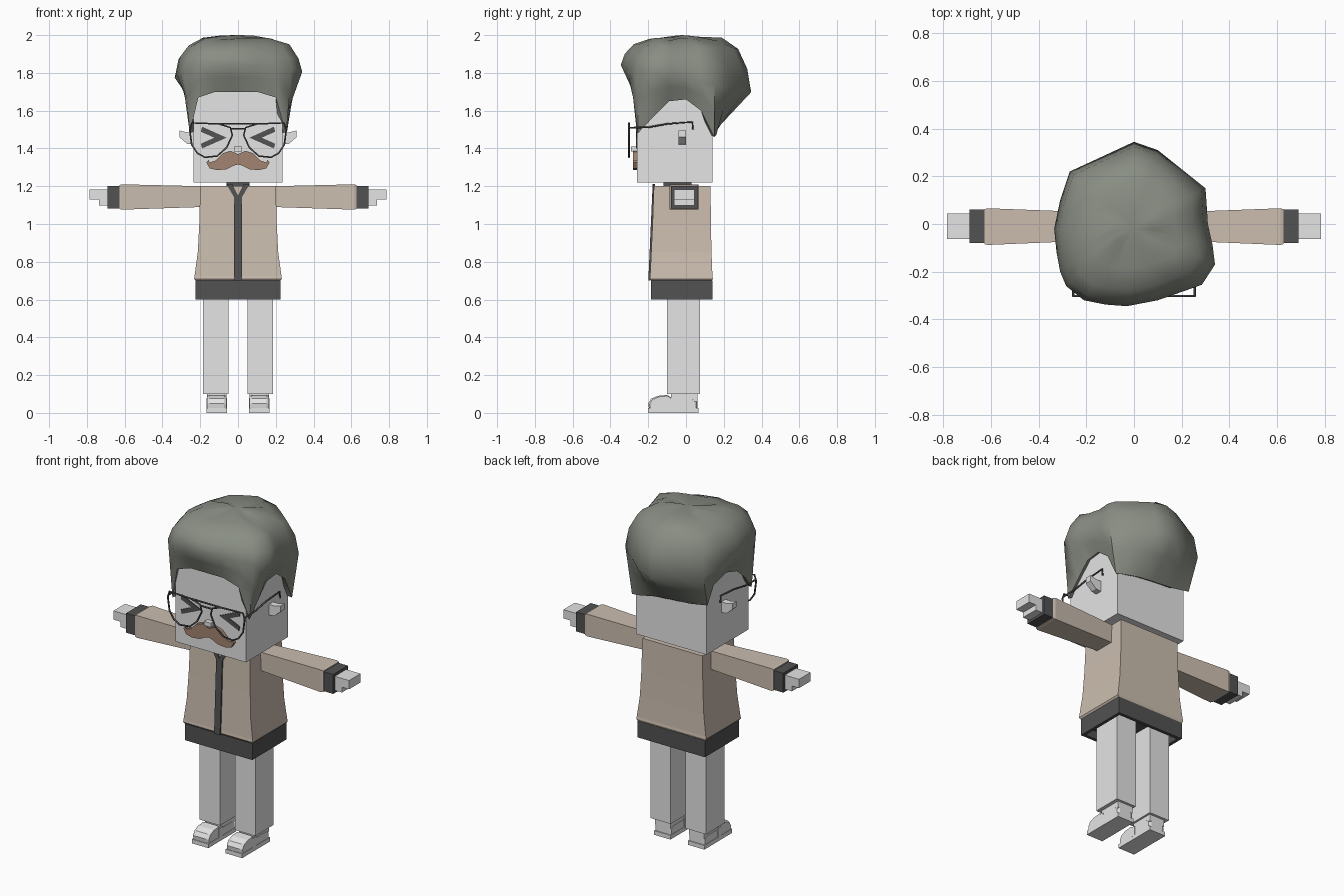
import bpy, bmesh, random

random.seed(4)
cube = bpy.data.objects.get("Cube")
if cube:
    bpy.data.objects.remove(cube)


def material(name, rgb):
    m = bpy.data.materials.new(name)
    m.use_nodes = True
    m.diffuse_color = (*rgb, 1)
    bsdf = next(n for n in m.node_tree.nodes if n.type == 'BSDF_PRINCIPLED')
    bsdf.inputs["Base Color"].default_value = (*rgb, 1)
    return m


PALE = material("pale grey", (0.78, 0.78, 0.78))
DARK = material("charcoal", (0.085, 0.085, 0.085))
TAN = material("jacket tan", (0.6, 0.51, 0.43))
HAIR = material("hair grey green", (0.25, 0.27, 0.23))
BROWN = material("moustache brown", (0.36, 0.23, 0.16))


def finish(name, bm, mat):
    bmesh.ops.recalc_face_normals(bm, faces=bm.faces)
    mesh = bpy.data.meshes.new(name)
    bm.to_mesh(mesh)
    bm.free()
    mesh.materials.append(mat)
    ob = bpy.data.objects.new(name, mesh)
    bpy.context.collection.objects.link(ob)
    return ob


def skin(bm, rings, cap_start=True, cap_end=True):
    """Join rings of points with quads."""
    rows = [[bm.verts.new(p) for p in ring] for ring in rings]
    n = len(rows[0])
    for a, b in zip(rows, rows[1:]):
        for i in range(n):
            j = (i + 1) % n
            bm.faces.new((a[i], a[j], b[j], b[i]))
    if cap_start:
        bm.faces.new(rows[0])
    if cap_end:
        bm.faces.new(rows[-1])
    return rows


def box(name, mat, x, y, z, side=1):
    bm = bmesh.new()
    ring = [(x[0], y[0]), (x[1], y[0]), (x[1], y[1]), (x[0], y[1])]
    skin(bm, [[(side * px, py, h) for px, py in ring] for h in z])
    return finish(name, bm, mat)


def upright_loft(name, mat, sections):
    """Rectangular sections: height, half width, front, back."""
    bm = bmesh.new()
    skin(bm, [[(-w, f, z), (w, f, z), (w, b, z), (-w, b, z)] for z, w, f, b in sections])
    return finish(name, bm, mat)


def side_loft(name, mat, side, sections):
    """Rectangular sections along x: x, front, back, bottom, top."""
    bm = bmesh.new()
    skin(bm, [[(side * x, f, lo), (side * x, b, lo), (side * x, b, hi), (side * x, f, hi)]
              for x, f, b, lo, hi in sections])
    return finish(name, bm, mat)


def front_plate(name, mat, points, front, back, slope=0, side=1):
    """Outline in x and z, pushed through y; slope follows a leaning surface."""
    bm = bmesh.new()
    skin(bm, [[(side * x, y - (1.2 - z) * slope, z) for x, z in points] for y in (front, back)])
    return finish(name, bm, mat)


def wire(name, points, closed=False):
    curve = bpy.data.curves.new(name, 'CURVE')
    curve.dimensions = '3D'
    curve.bevel_depth = 0.005
    curve.bevel_resolution = 1
    curve.use_fill_caps = True
    line = curve.splines.new('POLY')
    line.points.add(len(points) - 1)
    for p, co in zip(line.points, points):
        p.co = (*co, 1)
    line.use_cyclic_u = closed
    curve.materials.append(DARK)
    bpy.context.collection.objects.link(bpy.data.objects.new(name, curve))


def mirrored(half):
    return half + [(-x, z) for x, z in reversed(half) if x > 0]


# Head, nose and neck
box("head", PALE, (-0.235, 0.235), (-0.26, 0.14), (1.22, 1.74))
box("nose", PALE, (-0.022, 0.022), (-0.29, -0.255), (1.385, 1.41))
box("neck_collar", DARK, (-0.06, 0.06), (-0.12, 0.03), (1.19, 1.222))

# Moustache
front_plate("moustache", BROWN, mirrored([
    (0, 1.37), (0.04, 1.387), (0.08, 1.375), (0.12, 1.335), (0.15, 1.325), (0.155, 1.34),
    (0.167, 1.325), (0.15, 1.295), (0.11, 1.285), (0.06, 1.29), (0.02, 1.31), (0, 1.315)]),
    -0.28, -0.255)

# Jacket body, zip strip with collar flaps, and waistband
upright_loft("jacket", TAN, [
    (1.2, 0.2, -0.17, 0.13), (1.0, 0.205, -0.177, 0.132), (0.85, 0.213, -0.184, 0.135),
    (0.725, 0.23, -0.19, 0.14), (0.71, 0.232, -0.192, 0.142), (0.7, 0.224, -0.185, 0.138)])
front_plate("zip_strip", DARK, [
    (-0.02, 0.7), (0.02, 0.7), (0.02, 1.14), (0.062, 1.212), (0.03, 1.212), (0, 1.15),
    (-0.03, 1.212), (-0.062, 1.212), (-0.02, 1.14)], -0.177, -0.165, 0.045)
band = bmesh.new()
outer, inner = (0.224, -0.184, 0.14), (0.205, -0.165, 0.12)
skin(band, [[(-w, f, z), (w, f, z), (w, b, z), (-w, b, z)]
            for z, (w, f, b) in ((0.7, outer), (0.6, outer), (0.6, inner), (0.65, inner))])
finish("waistband", band, DARK)

# Paired parts
for side, label in ((1, "left"), (-1, "right")):
    side_loft(label + "_ear", PALE, side, [
        (0.23, -0.04, 0, 1.42, 1.485), (0.27, -0.04, 0, 1.425, 1.485), (0.31, -0.04, 0, 1.46, 1.495)])
    side_loft(label + "_sleeve", TAN, side, [
        (0.19, -0.07, 0.05, 1.09, 1.2), (0.615, -0.088, 0.066, 1.076, 1.21),
        (0.628, -0.084, 0.062, 1.08, 1.206)])
    side_loft(label + "_cuff", DARK, side, [
        (0.625, -0.08, 0.06, 1.083, 1.2), (0.69, -0.08, 0.06, 1.083, 1.2)])
    box(label + "_hand", PALE, (0.685, 0.785), (-0.064, 0.045), (1.13, 1.183), side)
    box(label + "_thumb", PALE, (0.685, 0.737), (-0.064, 0.045), (1.098, 1.13), side)
    box(label + "_leg", PALE, (0.05, 0.185), (-0.1, 0.075), (0.1, 0.66), side)

    # Shoe: side profile pushed across x, with sole, ankle and strap
    profile = [(-0.195, 0.015), (-0.2, 0.05), (-0.185, 0.075), (-0.15, 0.09), (-0.1, 0.095),
               (-0.07, 0.075), (0.04, 0.075), (0.06, 0.06), (0.06, 0.015)]
    shoe = bmesh.new()
    skin(shoe, [[(side * x, -0.065 + (y + 0.065) * k, z * k) for y, z in profile]
                for x, k in ((0.06, 0.94), (0.075, 1), (0.15, 1), (0.165, 0.94))])
    finish(label + "_shoe", shoe, PALE)
    box(label + "_sole", PALE, (0.058, 0.168), (-0.2, 0.065), (0, 0.025), side)
    box(label + "_ankle", PALE, (0.062, 0.163), (-0.08, 0.06), (0.06, 0.102), side)
    box(label + "_strap", PALE, (0.057, 0.168), (-0.1, -0.065), (0.02, 0.08), side)

    # Squeezed shut eye
    front_plate(label + "_eye", DARK, [
        (0.06, 1.457), (0.19, 1.515), (0.197, 1.488), (0.125, 1.457), (0.197, 1.425),
        (0.19, 1.4)], -0.265, -0.258, 0, side)

    # Spectacles
    lens = [(0.04, 1.51), (0.1, 1.53), (0.245, 1.535), (0.256, 1.5), (0.245, 1.42),
            (0.215, 1.375), (0.175, 1.353), (0.11, 1.36), (0.06, 1.405), (0.03, 1.47)]
    wire(label + "_lens_frame", [(side * x, -0.302, z) for x, z in lens], True)
    temple = [(-0.302, 1.51), (-0.2, 1.512), (-0.1, 1.53), (0.033, 1.54), (0.037, 1.5)]
    wire(label + "_temple", [(side * 0.255, y, z) for y, z in temple])
wire("lower_bridge", [(-0.04, -0.302, 1.505), (0.04, -0.302, 1.505)])
wire("upper_bridge", [(-0.1, -0.302, 1.53), (0.1, -0.302, 1.53)])


# Hair: widest outline with the hairline height below each point
outline = [
    (-0.03, -0.345, 1.7), (0.1, -0.32, 1.7), (0.2, -0.285, 1.67), (0.285, -0.255, 1.48),
    (0.34, -0.17, 1.57), (0.33, -0.09, 1.65), (0.31, 0, 1.66), (0.305, 0.08, 1.6),
    (0.3, 0.15, 1.46), (0.2, 0.23, 1.47), (0.1, 0.31, 1.49), (0, 0.345, 1.5),
    (-0.14, 0.28, 1.51), (-0.27, 0.22, 1.53), (-0.31, 0.1, 1.63), (-0.335, -0.02, 1.66),
    (-0.325, -0.12, 1.63), (-0.31, -0.2, 1.56), (-0.285, -0.26, 1.48), (-0.21, -0.32, 1.67),
    (-0.12, -0.338, 1.7)]


def hug(x, y, gap):
    """Nearest point within the head's footprint grown by gap."""
    w = 0.235 + gap
    return max(-w, min(w, x)), max(-0.26 - gap, min(0.14 + gap, y))


hair = bmesh.new()
rings = []
for scale, height, tilt in ((0.25, 1.99, 0), (0.55, 1.978, 0), (0.8, 1.94, 0.03), (0.94, 1.865, 0.1)):
    rings.append([(x * scale, y * scale, height - tilt * y + random.uniform(-0.01, 0.01))
                  for x, y, rim in outline])
widest = [(x, y, 1.77 - 0.21 * y) for x, y, rim in outline]
hem = [(*hug(x, y, 0.02), rim) for x, y, rim in outline]
middle = [tuple(a * 0.55 + b * 0.45 for a, b in zip(p, q)) for p, q in zip(widest, hem)]
tuck = [(*hug(x, y, -0.02), rim + 0.02) for x, y, rim in outline]
rows = skin(hair, rings + [widest, middle, hem, tuck], False, False)
crown = hair.verts.new((0, -0.02, 2.0))
for a, b in zip(rows[0], rows[0][1:] + rows[0][:1]):
    hair.faces.new((crown, a, b))
hair_ob = finish("hair", hair, HAIR)
bpy.ops.object.select_all(action='DESELECT')
hair_ob.select_set(True)
bpy.context.view_layer.objects.active = hair_ob
bpy.ops.object.shade_smooth_by_angle(angle=0.9)
